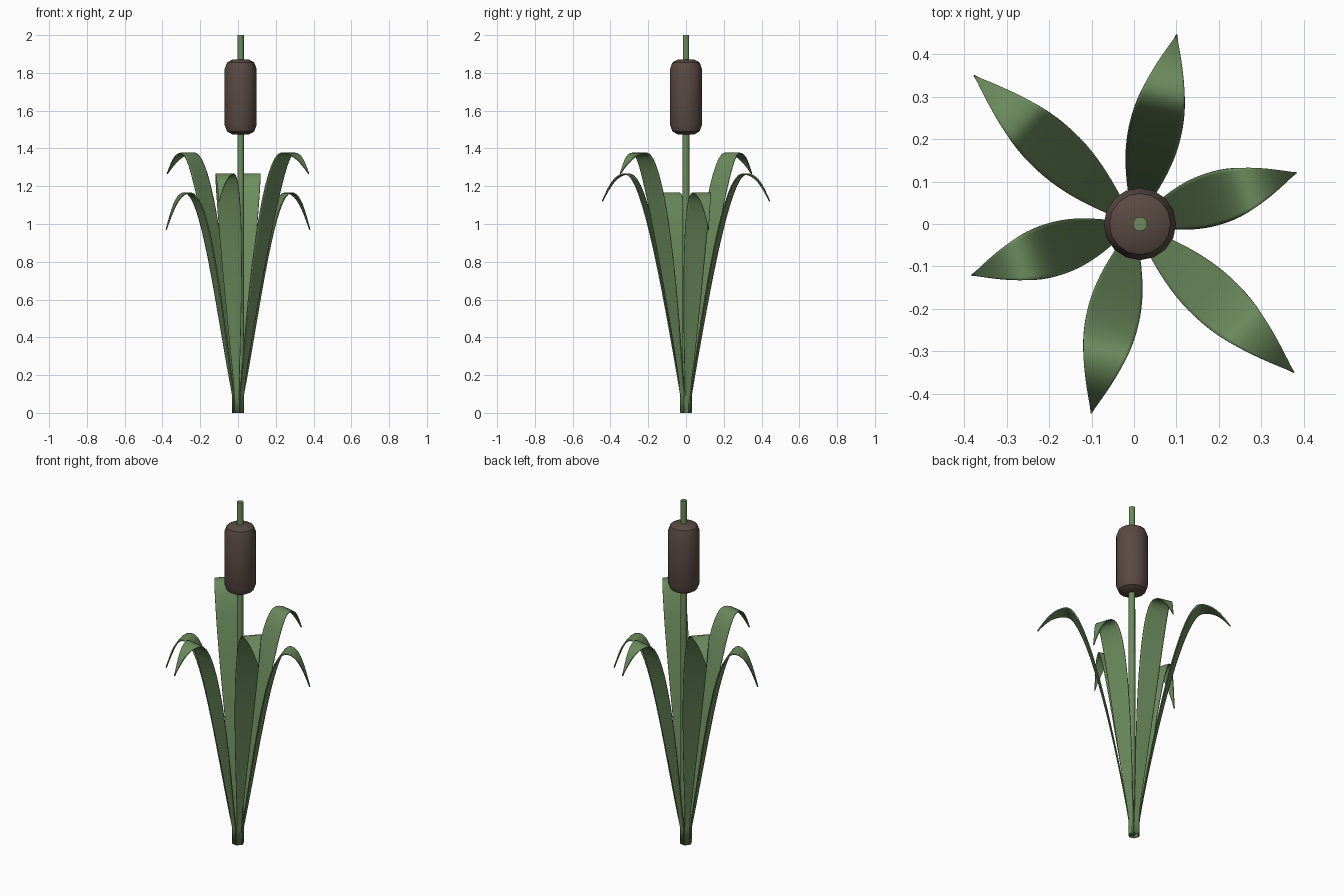
import bpy, bmesh, math
from mathutils import Vector
from mathutils.geometry import interpolate_bezier

cube = bpy.data.objects.get("Cube")
if cube:
    bpy.data.objects.remove(cube, do_unlink=True)


def material(name, color):
    m = bpy.data.materials.new(name)
    m.use_nodes = True
    m.diffuse_color = (*color, 1)
    bsdf = next(n for n in m.node_tree.nodes if n.type == 'BSDF_PRINCIPLED')
    bsdf.inputs["Base Color"].default_value = (*color, 1)
    return m


green = material("reed green", (0.15, 0.26, 0.11))
brown = material("seed brown", (0.10, 0.068, 0.057))


def add_object(name, bm, mat):
    bmesh.ops.recalc_face_normals(bm, faces=bm.faces)
    mesh = bpy.data.meshes.new(name)
    bm.to_mesh(mesh)
    bm.free()
    mesh.materials.append(mat)
    mesh.shade_smooth()
    obj = bpy.data.objects.new(name, mesh)
    bpy.context.collection.objects.link(obj)
    return obj


def smooth_by_angle(obj, degrees):
    bpy.ops.object.select_all(action='DESELECT')
    obj.select_set(True)
    bpy.context.view_layer.objects.active = obj
    bpy.ops.object.shade_smooth_by_angle(angle=math.radians(degrees))


def lathe(name, profile, x, sides, mat):
    """Closed round solid from (radius, height) pairs."""
    bm = bmesh.new()
    rings = [[bm.verts.new((x + r * math.cos(math.tau * i / sides),
                            r * math.sin(math.tau * i / sides), z))
              for i in range(sides)] for r, z in profile]
    for a, b in zip(rings, rings[1:]):
        for i in range(sides):
            j = (i + 1) % sides
            bm.faces.new((a[i], a[j], b[j], b[i]))
    bm.faces.new(rings[0])
    bm.faces.new(rings[-1])
    obj = add_object(name, bm, mat)
    smooth_by_angle(obj, 40)
    return obj


def leaf(name, tip, peak_z):
    """Blade rising from the base, arching over the peak and drooping to the tip."""
    tip = Vector(tip)
    reach = tip.xy.length
    out = Vector((tip.x, tip.y, 0)).normalized()
    side = Vector((-out.y, out.x, 0))
    peak = Vector((reach * 0.7, peak_z, 0))
    end = Vector((reach, tip.z, 0))
    drop = peak_z - tip.z
    foot = Vector((0.027, 0.1, 0))
    rise = interpolate_bezier(foot, Vector((0.1, peak_z * 0.44, 0)),
                              peak - Vector((0.105, 0, 0)), peak, 18)
    droop = interpolate_bezier(peak, peak + Vector((reach * 0.13, 0, 0)),
                               end + Vector((-reach * 0.1, drop * 0.65, 0)), end, 10)
    path = [Vector((0.025, 0, 0))] + rise + droop[1:]

    bm = bmesh.new()
    rows = []
    for p in path:
        half = 0.5 * max(0.125 * math.sin(math.pi * min(p.x / reach, 1)), 0.003)
        if p.y <= 0.25 and p.x < 0.1:
            half = max(half, 0.014)
        rows.append([bm.verts.new(out * p.x + side * half * s + Vector((0, 0, p.y)))
                     for s in (-1, -0.85, 0, 0.85, 1)])
    for a, b in zip(rows, rows[1:]):
        for i in range(len(a) - 1):
            bm.faces.new((a[i], a[i + 1], b[i + 1], b[i]))
    obj = add_object(name, bm, green)
    mod = obj.modifiers.new("thickness", 'SOLIDIFY')
    mod.thickness = 0.006
    mod.offset = 0


# Stalk and seed head
STALK_X = 0.014
lathe("stalk", [(0.018, 0), (0.018, 1), (0.017, 2)], STALK_X, 12, green)
lathe("seed_head", [(0.045, 1.475), (0.072, 1.49), (0.085, 1.525),
                    (0.085, 1.82), (0.072, 1.855), (0.045, 1.87)], STALK_X, 16, brown)

# Three pairs of opposite leaves
pairs = {"short": ((0.38, 0.12, 0.97), 1.165),
         "middle": ((0.10, 0.443, 1.12), 1.265),
         "tall": ((0.375, -0.348, 1.265), 1.375)}
for label, ((x, y, z), peak_z) in pairs.items():
    for turn, sign in (("left", 1), ("right", -1)):
        leaf(f"{label}_leaf_{turn}", (x * sign, y * sign, z), peak_z)
